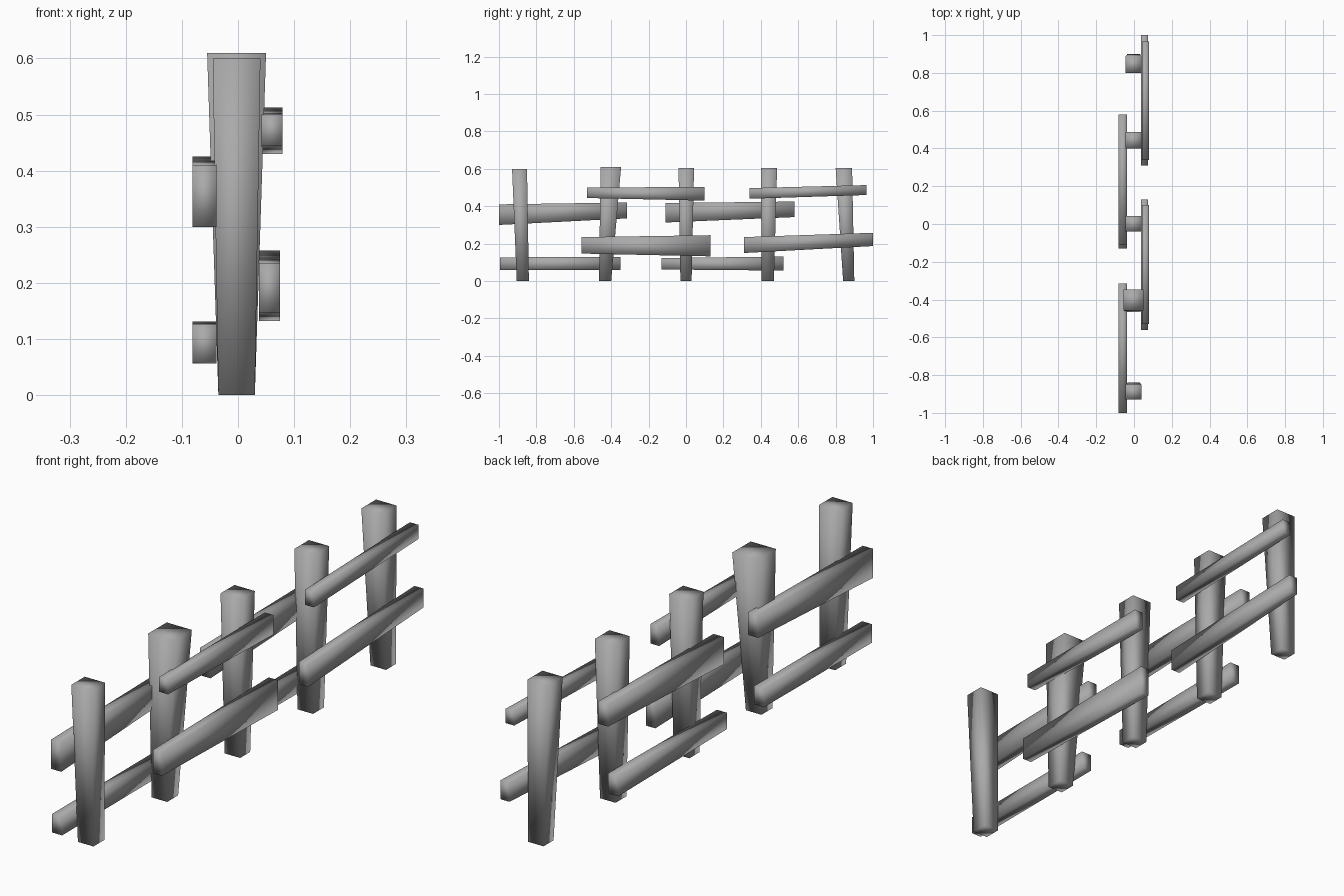
import bpy
import bmesh

default = bpy.data.objects.get("Cube")
if default:
    bpy.data.objects.remove(default, do_unlink=True)

wood = bpy.data.materials.new("grey_wood")
wood.use_nodes = True
GREY = (0.4, 0.4, 0.4, 1.0)
wood.diffuse_color = GREY
wood.node_tree.nodes["Principled BSDF"].inputs["Base Color"].default_value = GREY


def tapered_beam(name, place):
    """Cube whose corners are moved by place(sx, sy, sz), each sign 0 or 1."""
    bm = bmesh.new()
    bmesh.ops.create_cube(bm, size=1)
    for v in bm.verts:
        v.co = place(*(int(c > 0) for c in v.co))
    for f in bm.faces:
        f.smooth = True
    bmesh.ops.recalc_face_normals(bm, faces=bm.faces)
    mesh = bpy.data.meshes.new(name)
    bm.to_mesh(mesh)
    bm.free()
    mesh.materials.append(wood)
    obj = bpy.data.objects.new(name, mesh)
    bpy.context.collection.objects.link(obj)


def post(name, bottom, top, top_x, height):
    """Upright stake, wider at the top; bottom and top are y ranges."""
    xs = ((-0.035, 0.03), top_x)
    ys = (bottom, top)
    tapered_beam(name, lambda i, j, k: (xs[k][i], ys[k][j], height * k))


def rail(name, x, y, start, end):
    """Long board along y; start and end are its z ranges at each end."""
    zs = (start, end)
    tapered_beam(name, lambda i, j, k: (x[i], y[j], zs[j][k]))


# Posts, front to back
narrow, wide = (-0.045, 0.04), (-0.055, 0.05)
post("post_1", (-0.905, -0.84), (-0.93, -0.85), narrow, 0.6)
post("post_2", (-0.465, -0.40), (-0.457, -0.347), wide, 0.61)
post("post_3", (-0.03, 0.03), (-0.04, 0.043), narrow, 0.605)
post("post_4", (0.405, 0.47), (0.40, 0.487), narrow, 0.605)
post("post_5", (0.84, 0.90), (0.80, 0.888), narrow, 0.605)

# Rails on the left side
left_upper, left_lower = (0.042, 0.079), (0.037, 0.075)
rail("left_upper_rail_front", left_upper, (-0.53, 0.10), (0.444, 0.50), (0.43, 0.503))
rail("left_upper_rail_back", left_upper, (0.34, 0.965), (0.44, 0.497), (0.46, 0.513))
rail("left_lower_rail_front", left_lower, (-0.56, 0.13), (0.147, 0.235), (0.132, 0.245))
rail("left_lower_rail_back", left_lower, (0.31, 1.0), (0.15, 0.235), (0.187, 0.258))

# Rails on the right side
right = (-0.081, -0.038)
rail("right_upper_rail_front", right, (-1.0, -0.315), (0.30, 0.41), (0.335, 0.42))
rail("right_upper_rail_back", right, (-0.11, 0.58), (0.313, 0.417), (0.342, 0.425))
rail("right_lower_rail_front", right, (-0.995, -0.35), (0.058, 0.127), (0.06, 0.128))
rail("right_lower_rail_back", right, (-0.13, 0.52), (0.062, 0.123), (0.056, 0.131))
